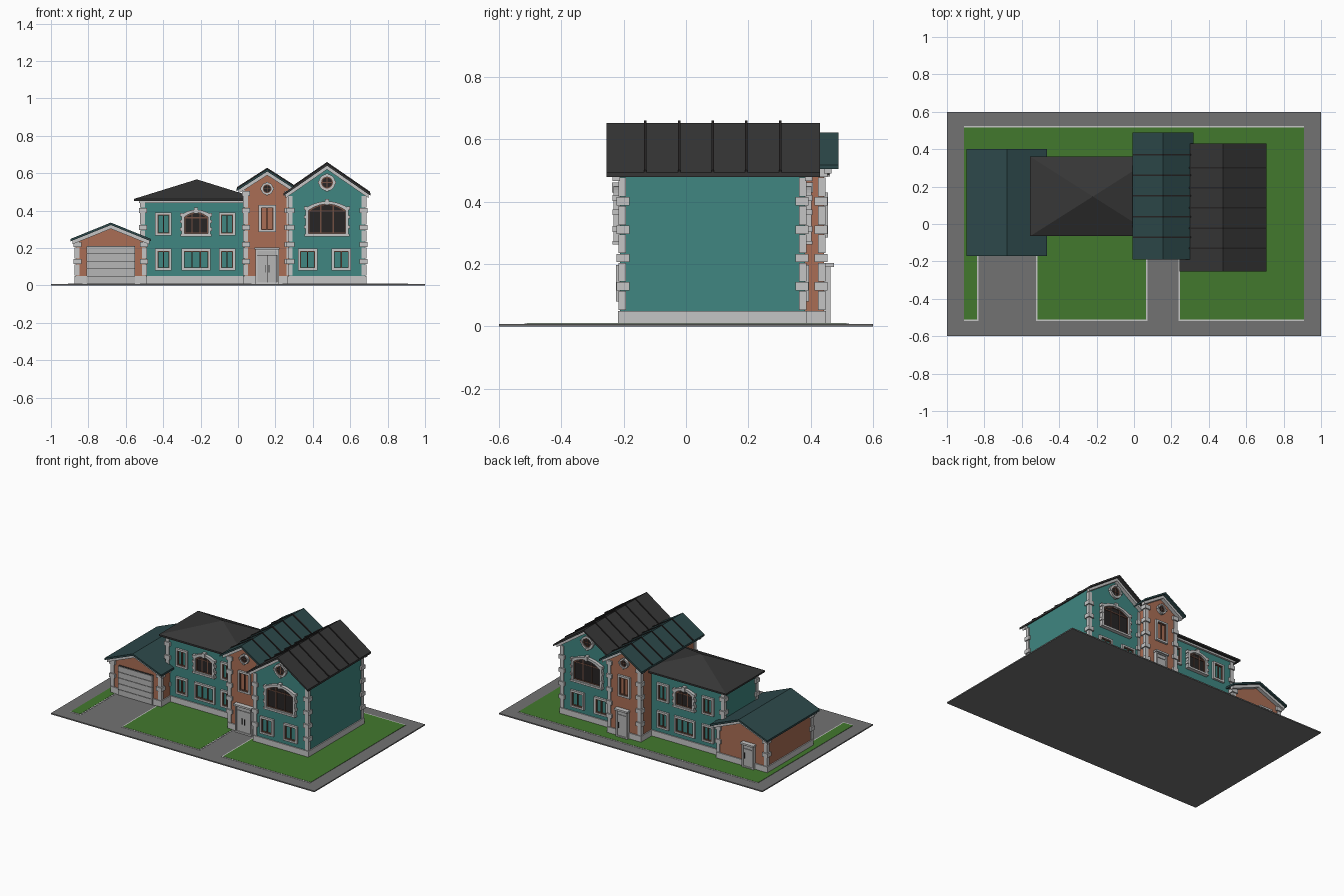
import bpy, bmesh, math

if "Cube" in bpy.data.objects:
    bpy.data.objects.remove(bpy.data.objects["Cube"], do_unlink=True)

COLOURS = {
    "teal_wall": (0.05, 0.24, 0.22), "brick": (0.4, 0.155, 0.09),
    "pale_stone": (0.56, 0.56, 0.56), "grass": (0.055, 0.19, 0.027),
    "paving": (0.17, 0.17, 0.17), "slate": (0.037, 0.037, 0.037),
    "green_slate": (0.026, 0.066, 0.07), "dark_glass": (0.02, 0.018, 0.018),
    "wood": (0.17, 0.08, 0.055), "door_grey": (0.47, 0.47, 0.47),
}
MATS = {}
for label, rgb in COLOURS.items():
    m = bpy.data.materials.new(label)
    m.use_nodes = True
    m.diffuse_color = (*rgb, 1)
    m.node_tree.nodes["Principled BSDF"].inputs["Base Color"].default_value = (*rgb, 1)
    MATS[label] = m

PARTS = {}


def part(name, mat):
    """Mesh under construction for a named part."""
    return PARTS.setdefault(name, (bmesh.new(), mat))[0]


def prism(bm, pts, y0, y1):
    """Extrude an x-z polygon along y."""
    a = [bm.verts.new((x, y0, z)) for x, z in pts]
    b = [bm.verts.new((x, y1, z)) for x, z in pts]
    bm.faces.new(a)
    bm.faces.new(b[::-1])
    for i in range(len(pts)):
        j = (i + 1) % len(pts)
        bm.faces.new((a[j], a[i], b[i], b[j]))


def box(bm, x0, x1, y0, y1, z0, z1):
    prism(bm, [(x0, z0), (x1, z0), (x1, z1), (x0, z1)], y0, y1)


def ring(bm, outer, inner, y0, y1):
    """Frame between two matching x-z outlines."""
    loops = [[bm.verts.new((x, y, z)) for x, z in o]
             for o, y in ((outer, y0), (outer, y1), (inner, y1), (inner, y0))]
    n = len(outer)
    for k in range(4):
        p, q = loops[k], loops[(k + 1) % 4]
        for i in range(n):
            j = (i + 1) % n
            bm.faces.new((p[i], p[j], q[j], q[i]))


def outline(x, z0, z1, w, rise=0, inset=0):
    """Window outline of half width w, with an arched head if rise is set."""
    h, n = w - inset, 10 if rise else 1
    pts = [(x - h, z0 + inset), (x + h, z0 + inset)]
    for i in range(n + 1):
        t = 1 - 2 * i / n
        pts.append((x + h * t, z1 - inset - rise * t * t))
    return pts


def circle(x, z, r, n=20):
    return [(x + r * math.cos(2 * math.pi * i / n), z + r * math.sin(2 * math.pi * i / n))
            for i in range(n)]


def chevron(x, peak, slope, half, t):
    e = peak - slope * half
    return [(x - half, e - t), (x - half, e), (x, peak), (x + half, e),
            (x + half, e - t), (x, peak - t)]


def window(block, y, s, x, z0, z1, w, panes=2, rise=0):
    stone = part(block + "_window_surrounds", "pale_stone")
    wood = part(block + "_window_frames", "wood")
    d = 0.022 if rise else 0.014
    edge = 0.015 if rise else 0.012
    ring(stone, outline(x, z0, z1, w, rise), outline(x, z0, z1, w, rise, edge), y, y + s * d)
    ring(wood, outline(x, z0, z1, w, rise, edge), outline(x, z0, z1, w, rise, edge + 0.005),
         y, y + s * 0.01)
    h = w - edge
    for i in range(1, panes):
        c = x - h + 2 * h * i / panes
        top = z1 - edge - rise * ((c - x) / h) ** 2
        box(wood, c - 0.003, c + 0.003, y, y + s * 0.009, z0 + edge, top)
    if rise:
        # Dark panes, transom, keystone and jamb blocks
        prism(part(block + "_panes", "dark_glass"), outline(x, z0, z1, w, rise, edge), y, y + s * 0.005)
        spring = z1 - edge - rise
        box(wood, x - h, x + h, y, y + s * 0.009, spring - 0.006, spring)
        box(stone, x - 0.011, x + 0.011, y, y + s * 0.026, z1 - 0.02, z1 + 0.012)
        box(stone, x - w - 0.005, x + w + 0.005, y, y + s * 0.025, z0, z0 + 0.012)
        for e in (-1, 1):
            for f in (0.35, 0.7, 1):
                zc = z0 + f * (z1 - rise - z0)
                box(stone, x + e * w - 0.007, x + e * w + 0.007, y, y + s * 0.024, zc - 0.012, zc + 0.006)


def round_window(block, y, s, x, z, r):
    stone = part(block + "_window_surrounds", "pale_stone")
    ring(stone, circle(x, z, r), circle(x, z, r * 0.7), y, y + s * 0.016)
    for dx, dz in ((0, 1), (0, -1), (1, 0), (-1, 0)):
        cx, cz, k = x + dx * r * 0.92, z + dz * r * 0.92, r * 0.17
        box(stone, cx - k, cx + k, y, y + s * 0.02, cz - k, cz + k)
    prism(part(block + "_panes", "dark_glass"), circle(x, z, r * 0.7), y, y + s * 0.005)
    wood = part(block + "_window_frames", "wood")
    ring(wood, circle(x, z, r * 0.7), circle(x, z, r * 0.58), y, y + s * 0.01)
    box(wood, x - 0.002, x + 0.002, y, y + s * 0.008, z - r * 0.6, z + r * 0.6)
    box(wood, x - r * 0.6, x + r * 0.6, y, y + s * 0.008, z - 0.002, z + 0.002)


def door(block, y, s, x, w, top, leaves):
    ring(part(block + "_door_surround", "pale_stone"), outline(x, 0.008, top, w),
         outline(x, 0.008, top, w, 0, 0.01), y, y + s * 0.022)
    box(part(block + "_door_canopy", "pale_stone"), x - w - 0.005, x + w + 0.005,
        y, y + s * 0.032, top - 0.004, top + 0.008)
    box(part(block + "_door_gaps", "dark_glass"), x - w + 0.01, x + w - 0.01, y, y + s * 0.011, 0.01, top - 0.01)
    lw = 2 * (w - 0.01) / leaves
    for i in range(leaves):
        a = x - w + 0.01 + i * lw
        box(part(block + "_door_leaves", "door_grey"), a + 0.001, a + lw - 0.001,
            y, y + s * 0.015, 0.012, top - 0.035)
        hx = a + lw - 0.01 if i == 0 else a + 0.01
        box(part(block + "_door_handles", "slate"), hx - 0.002, hx + 0.002, y, y + s * 0.021, 0.07, 0.11)
    box(part(block + "_door_leaves", "door_grey"), x - w + 0.01, x + w - 0.01,
        y, y + s * 0.015, top - 0.032, top - 0.01)


def block_base(block, x0, x1, y0, y1, corners, top):
    """Plinth and alternating corner stones."""
    box(part(block + "_plinth", "pale_stone"), x0 - 0.007, x1 + 0.007, y0 - 0.007, y1 + 0.007, 0.005, 0.05)
    bm = part(block + "_corner_stones", "pale_stone")
    for x, sx in corners:
        for y, sy in ((y0, -1), (y1, 1)):
            z, big = 0.053, False
            while z < top - 0.01:
                h, w, o = (0.027, 0.03, 0.012) if big else (0.06, 0.019, 0.006)
                xs = sorted((x - sx * w, x + sx * o))
                ys = sorted((y - sy * w, y + sy * o))
                box(bm, *xs, *ys, z, min(z + h, top))
                z, big = z + h + 0.002, not big


def gabled(block, wall, roof, x0, x1, y0, y1, peak, slope, half, r0, r1, corners, ribs=()):
    """House block with a pitched roof running front to back."""
    c, w = (x0 + x1) / 2, (x1 - x0) / 2
    low = peak - 0.013
    eave = low - slope * w
    prism(part(block + "_walls", wall), [(x0, 0.005), (x1, 0.005), (x1, eave), (c, low), (x0, eave)], y0, y1)
    block_base(block, x0, x1, y0, y1, corners, eave - 0.015)
    prism(part(block + "_roof", roof), chevron(c, peak, slope, half, 0.013), r0, r1)
    fascia = chevron(c, peak - 0.013, slope, half - 0.01, 0.02)
    for y, s in ((y0, -1), (y1, 1)):
        prism(part(block + "_fascia", "pale_stone"), fascia, y, y + s * 0.025)
    for y in ribs:
        prism(part(block + "_roof_ribs", "dark_glass"), chevron(c, peak + 0.007, slope, half - 0.002, 0.012),
              y - 0.004, y + 0.004)


# Ground, kerbs and lawns
box(part("ground_slab", "paving"), -1, 1, -0.6, 0.6, 0, 0.008)
for x0, x1, y0, y1 in ((-0.91, -0.84, -0.51, 0), (-0.515, 0.065, -0.51, 0),
                       (0.245, 0.91, -0.51, 0), (-0.91, 0.91, 0, 0.515)):
    left, right = (0 if abs(x) > 0.9 else 0.008 for x in (x0, x1))
    box(part("kerbs", "pale_stone"), x0 - left, x1 + right, y0 - 0.008, y1 + 0.008, 0.006, 0.0095)
    box(part("lawn", "grass"), x0, x1, y0, y1, 0.006, 0.0105)

# Right wing
gabled("wing", "teal_wall", "slate", 0.272, 0.68, -0.211, 0.381, 0.653, 0.69, 0.232,
       -0.255, 0.43, [(0.272, -1), (0.68, 1)], [-0.13 + 0.108 * i for i in range(5)])
for y, s in ((-0.211, -1), (0.381, 1)):
    window("wing", y, s, 0.372, 0.08, 0.197, 0.052)
    window("wing", y, s, 0.552, 0.08, 0.197, 0.052)
    window("wing", y, s, 0.476, 0.262, 0.45, 0.115, 3, 0.035)
    round_window("wing", y, s, 0.476, 0.55, 0.045)

# Entrance tower
gabled("tower", "brick", "green_slate", 0.034, 0.278, -0.147, 0.442, 0.622, 0.64, 0.163,
       -0.19, 0.49, [(0.034, -1), (0.278, 1)], [-0.07 + 0.11 * i for i in range(5)])
for y, s in ((-0.147, -1), (0.442, 1)):
    window("tower", y, s, 0.156, 0.285, 0.43, 0.046)
    round_window("tower", y, s, 0.156, 0.517, 0.033)
door("tower", -0.147, -1, 0.156, 0.062, 0.195, 2)
door("tower", 0.442, 1, 0.165, 0.045, 0.195, 1)

# Main block with a hipped roof
box(part("main_walls", "teal_wall"), -0.517, 0.06, -0.033, 0.326, 0.005, 0.455)
block_base("main", -0.517, 0.06, -0.033, 0.326, [(-0.517, -1)], 0.44)
box(part("main_cornice", "pale_stone"), -0.53, 0.06, -0.046, 0.339, 0.44, 0.453)
roof = part("main_roof", "slate")
corners = [(x, y, z) for x in (-0.555, 0.115) for y in (-0.065, 0.36) for z in (0.452, 0.463)]
bmesh.ops.convex_hull(roof, input=[roof.verts.new(v) for v in corners + [(-0.22, 0.147, 0.567)]])
for y, s in ((-0.033, -1), (0.326, 1)):
    for x in (-0.399, -0.058):
        window("main", y, s, x, 0.08, 0.197, 0.044)
        window("main", y, s, x, 0.267, 0.39, 0.044)
    window("main", y, s, -0.224, 0.08, 0.197, 0.078, 3)
    window("main", y, s, -0.224, 0.262, 0.405, 0.078, 3, 0.025)

# Garage with a panelled door in front and a small door behind
gabled("garage", "brick", "green_slate", -0.867, -0.493, -0.13, 0.36, 0.336, 0.405, 0.216,
       -0.17, 0.4, [(-0.867, -1), (-0.493, 1)])
box(part("garage_door_gaps", "slate"), -0.808, -0.552, -0.141, -0.13, 0.009, 0.21)
for i in range(5):
    z = 0.011 + 0.04 * i
    box(part("garage_door_panels", "door_grey"), -0.81, -0.55, -0.145, -0.13, z, z + 0.037)
door("garage", 0.36, 1, -0.735, 0.045, 0.17, 1)

# Turn every part into an object
for name, (bm, mat) in PARTS.items():
    bmesh.ops.recalc_face_normals(bm, faces=bm.faces)
    mesh = bpy.data.meshes.new(name)
    bm.to_mesh(mesh)
    bm.free()
    mesh.materials.append(MATS[mat])
    bpy.context.collection.objects.link(bpy.data.objects.new(name, mesh))
